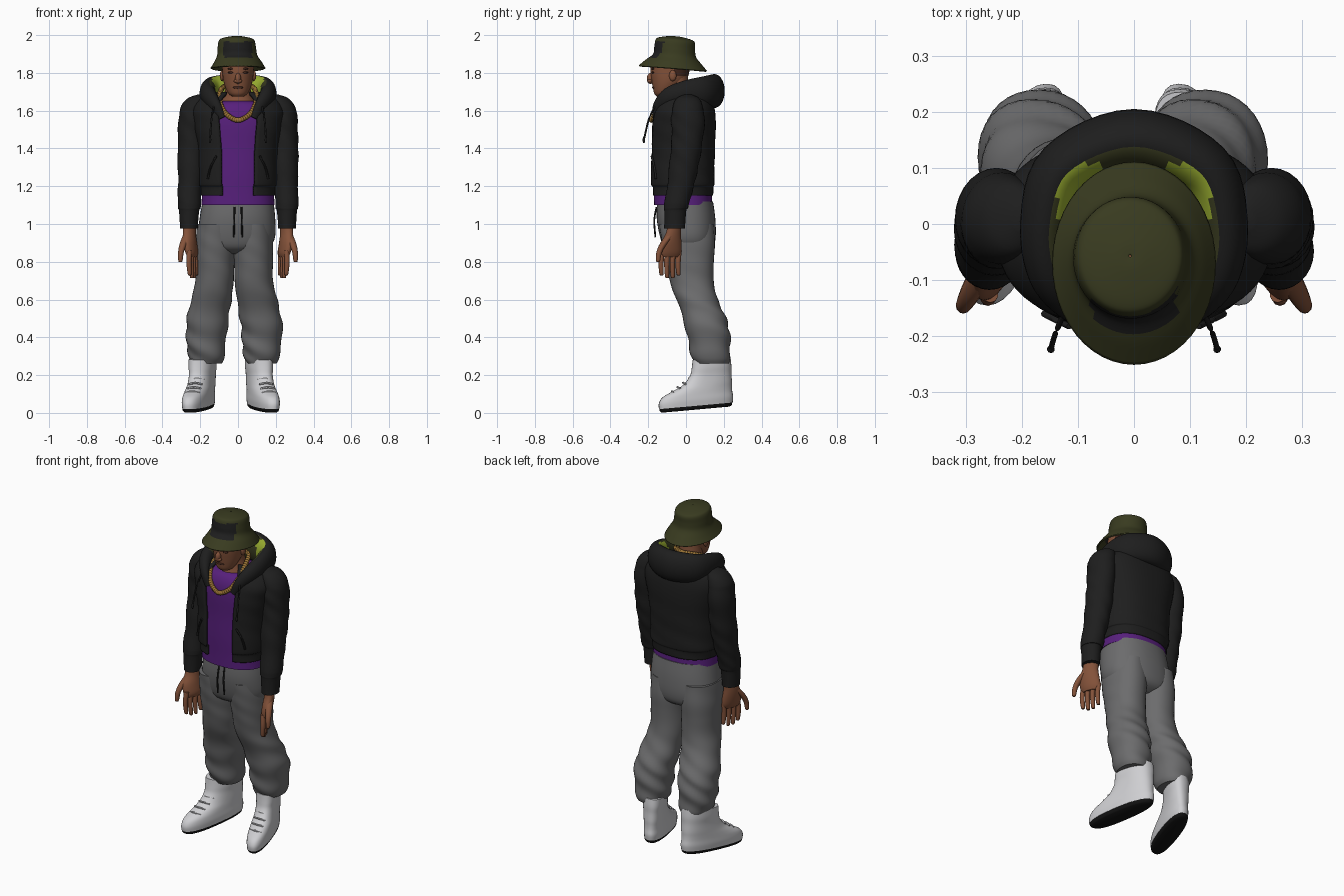
import bpy, bmesh, math
from mathutils import Vector, Matrix

cube = bpy.data.objects.get("Cube")
if cube:
    bpy.data.objects.remove(cube, do_unlink=True)


def material(name, r, g, b):
    m = bpy.data.materials.new(name)
    m.use_nodes = True
    m.diffuse_color = (r, g, b, 1)
    node = next(n for n in m.node_tree.nodes if n.type == 'BSDF_PRINCIPLED')
    node.inputs["Base Color"].default_value = (r, g, b, 1)
    node.inputs["Roughness"].default_value = 0.8
    return m


BLACK = material("jacket black", .013, .013, .013)
OLIVE = material("olive", .04, .043, .014)
LIME = material("lime", .32, .42, .03)
GOLD = material("gold", .32, .17, .035)
PURPLE = material("purple", .095, .014, .2)
SKIN = material("skin", .23, .085, .042)
GREY = material("sweatpants grey", .15, .15, .153)
WHITE = material("shoe white", .62, .62, .64)
SOLE = material("sole black", .006, .006, .006)
BROWN = material("dark brown", .06, .022, .014)


def smooth(pts, steps):
    """Catmull-Rom interpolation of equal length tuples."""
    out = []
    for i in range(len(pts) - 1):
        a, b, c, d = pts[max(i - 1, 0)], pts[i], pts[i + 1], pts[min(i + 2, len(pts) - 1)]
        for k in range(steps):
            t = k / steps
            out.append(tuple(.5 * (2 * q + (r - p) * t + (2 * p - 5 * q + 4 * r - s) * t * t
                                   + (3 * q - p - 3 * r + s) * t ** 3)
                             for p, q, r, s in zip(a, b, c, d)))
    return out + [tuple(pts[-1])]


def finish(name, bm, mats, rule=None, angle=45):
    bm.normal_update()
    if rule:
        for f in bm.faces:
            f.material_index = rule(f.calc_center_median(), f.normal)
    me = bpy.data.meshes.new(name)
    bm.to_mesh(me)
    bm.free()
    for m in mats:
        me.materials.append(m)
    ob = bpy.data.objects.new(name, me)
    bpy.context.collection.objects.link(ob)
    bpy.ops.object.select_all(action='DESELECT')
    ob.select_set(True)
    bpy.context.view_layer.objects.active = ob
    bpy.ops.object.shade_smooth_by_angle(angle=math.radians(angle))
    return ob


def loft(name, rings, mats, sides=32, steps=4, power=1, gap=0, fold=None, move=None,
         sweep=False, cap=True, rule=None, angle=45):
    """Skin through (x, y, z, half width, half depth); sweep turns rings along the path."""
    bm, rows = bmesh.new(), []
    path = smooth(rings, steps)
    for i, (x, y, z, a, b) in enumerate(path):
        u, v = Vector((1, 0, 0)), Vector((0, 1, 0))
        if sweep:
            t = Vector(path[min(i + 1, len(path) - 1)][:3]) - Vector(path[max(i - 1, 0)][:3])
            u = t.cross((0, 0, 1) if abs(t.z) < .9 * t.length else (0, 1, 0)).normalized()
            v = u.cross(t).normalized()
        row = []
        for k in range(sides + (1 if gap else 0)):
            ang = -math.pi / 2 + gap + k / sides * (math.tau - 2 * gap)
            c, s = math.cos(ang), math.sin(ang)
            f = 1 + (fold(z) * math.sin(48 * z + 2 * ang + 2 * math.sin(ang + 9 * z)) if fold else 0)
            p = Vector((x, y, z)) + u * a * f * math.copysign(abs(c) ** power, c) \
                + v * b * f * math.copysign(abs(s) ** power, s)
            row.append(bm.verts.new(move(p) if move else p))
        rows.append(row)
    for r, q in zip(rows, rows[1:]):
        for k in range(sides if gap else len(r)):
            j = (k + 1) % len(r)
            bm.faces.new((r[k], r[j], q[j], q[k]))
    if cap and not gap:
        bm.faces.new(rows[0][::-1])
        bm.faces.new(rows[-1])
        bmesh.ops.recalc_face_normals(bm, faces=bm.faces)
    return finish(name, bm, mats, rule, angle)


def tube(name, pts, r, mat, sides=8):
    return loft(name, [(*p, r, r) for p in pts], [mat], sides, 4, sweep=True)


def blobs(name, items, mat):
    """Ellipsoids given as (centre, radii)."""
    bm = bmesh.new()
    for c, r in items:
        bmesh.ops.create_icosphere(bm, subdivisions=2, radius=1,
                                   matrix=Matrix.Translation(c) @ Matrix.Diagonal((*r, 1)))
    return finish(name, bm, [mat])


def thicken(ob, t):
    m = ob.modifiers.new("thickness", 'SOLIDIFY')
    m.thickness, m.offset = t, -1


# Head, neck and face
loft("head", [(0, -.125, 1.675, .03, .03), (0, -.118, 1.69, .05, .05), (0, -.105, 1.72, .066, .07),
              (0, -.09, 1.76, .078, .092), (0, -.085, 1.81, .083, .103), (0, -.08, 1.88, .085, .1),
              (0, -.08, 1.93, .05, .06)], [SKIN, BROWN],
     rule=lambda p, n: int(p.z > 1.785 and p.y > -.06))
loft("neck", [(0, -.03, 1.61, .11, .11), (0, -.035, 1.66, .085, .08), (0, -.045, 1.72, .066, .062),
              (0, -.05, 1.8, .066, .06)], [SKIN])
blobs("nose", [((0, -.188, 1.77), (.016, .02, .03)), ((0, -.192, 1.757), (.024, .014, .012))], SKIN)
blobs("ears", [((s * .084, -.07, 1.785), (.012, .02, .03)) for s in (-1, 1)], SKIN)
blobs("eyes_and_brows", [((s * .036, -.175, z), (.02, .008, .006))
                         for s in (-1, 1) for z in (1.802, 1.822)], BROWN)
blobs("lips", [((0, -.17, 1.723), (.028, .01, .008))], BROWN)

# Bucket hat with a dark front panel
hat = loft("bucket_hat", [(0, -.07, 1.825, .146, .181), (0, -.066, 1.858, .126, .148),
                          (-.004, -.06, 1.892, .107, .114), (-.006, -.06, 1.93, .102, .108),
                          (-.007, -.057, 1.968, .096, .104), (-.007, -.057, 1.983, .08, .085),
                          (-.007, -.057, 1.994, .03, .03), (-.007, -.057, 1.995, .002, .002)],
           [OLIVE, BLACK], 48, 5, cap=False, move=lambda p: p - Vector((0, 0, .08 * (p.y + .07))),
           rule=lambda p, n: int(abs(p.x) < .075 and p.y < -.1 and 1.88 < p.z < 1.965))
thicken(hat, .008)

# Shirt
loft("shirt", [(0, -.015, 1.1, .194, .155), (0, -.017, 1.17, .19, .153), (0, -.018, 1.27, .188, .154),
               (0, -.015, 1.4, .195, .155), (0, -.014, 1.52, .215, .158), (0, -.012, 1.59, .21, .152),
               (0, -.014, 1.635, .16, .128), (0, -.015, 1.652, .1, .1)], [PURPLE], 48, power=.85)

# Open jacket with hem band, sleeves and pockets
jacket = loft("jacket_body", [(0, -.02, 1.15, .198, .163), (0, -.02, 1.195, .2, .165),
                              (0, -.022, 1.21, .209, .173), (0, -.022, 1.29, .209, .172),
                              (0, -.018, 1.4, .214, .172), (0, -.015, 1.52, .235, .172),
                              (0, -.01, 1.6, .245, .164), (0, 0, 1.66, .21, .14),
                              (0, .015, 1.70, .14, .105)],
              [BLACK], 56, 5, .82, gap=.36, fold=lambda z: .006)
thicken(jacket, .015)
for s, side in ((-1, "right"), (1, "left")):
    loft(side + "_sleeve", [(s * x, y, z, a, b) for x, y, z, a, b in (
        (.26, -.06, .975, .047, .055), (.259, -.057, 1.07, .053, .058), (.258, -.053, 1.085, .06, .064),
        (.257, -.04, 1.15, .062, .068), (.25, -.02, 1.25, .067, .074), (.247, -.004, 1.36, .073, .08),
        (.246, .008, 1.46, .072, .083), (.244, .01, 1.55, .071, .088), (.233, .01, 1.62, .07, .08),
        (.215, .01, 1.665, .052, .06), (.2, .01, 1.685, .015, .02))], [BLACK],
         28, 6, fold=lambda z: .03 if 1.1 < z < 1.6 else .008)
    tube(side + "_pocket_edge", [(s * .115, -.182, 1.36), (s * .145, -.168, 1.3), (s * .16, -.16, 1.24)],
         .006, BLACK)
    tube(side + "_hood_cord", [(s * .125, -.16, 1.63), (s * .14, -.195, 1.56), (s * .148, -.222, 1.45)],
         .005, BLACK)
    blobs(side + "_cord_tip", [((s * .148, -.223, 1.445), (.007, .007, .018))], BLACK)

# Lowered hood with patterned lining
half = [(.085, -.165, 1.56, .012, .018), (.115, -.148, 1.62, .024, .032), (.15, -.09, 1.672, .038, .05),
        (.16, .0, 1.695, .043, .065), (.125, .1, 1.7, .05, .083)]


def lining(p, n):
    inward = Vector((-p.x, -.04 - p.y, 0)).normalized().dot(n)
    if inward < .3 or n.z < -.4 or p.y < -.07:
        return 0
    return 2 if .06 < abs(p.x) < .135 and .0 < p.y < .11 and p.z > 1.69 else 1


loft("hood", half + [(0, .15, 1.704, .055, .09)] + [(-r[0], *r[1:]) for r in half[::-1]],
     [BLACK, OLIVE, LIME], 28, 6, sweep=True, rule=lining)

# Gold chain
half = [(.07, .0, 1.73), (.095, -.07, 1.695), (.094, -.13, 1.64), (.06, -.168, 1.58)]
chain = smooth([(0, .03, 1.735)] + half + [(0, -.184, 1.55)]
               + [(-p[0], *p[1:]) for p in half[::-1]] + [(0, .03, 1.735)], 6)
blobs("chain", [(p, (.014, .011, .014)) for p in chain], GOLD)

# Hands
for s, side in ((-1, "right"), (1, "left")):
    loft(side + "_palm", [(s * .26, -.06, 1.0, .033, .036), (s * .26, -.067, .95, .032, .04),
                          (s * .253, -.078, .9, .032, .054), (s * .243, -.08, .85, .028, .056),
                          (s * .24, -.083, .825, .018, .045)], [SKIN], 20,
         move=lambda p: p + Vector((s * .35 * -(p.y + .075), 0, 0)))
    for i in range(4):
        t = i / 3
        x, y, drop = .222 + .034 * t, -.036 - .09 * t, .1 + .03 * math.sin(math.pi * (.15 + .7 * t))
        loft(f"{side}_finger_{i + 1}", [(s * x, y, .86, .014, .014), (s * (x + .004), y - .006, .8, .014, .014),
                                        (s * x, y - .004, .85 - drop, .011, .011),
                                        (s * x, y - .002, .842 - drop, .004, .004)], [SKIN], 10)
    loft(side + "_thumb", [(s * .27, -.085, .94, .022, .022), (s * .29, -.12, .895, .019, .019),
                           (s * .302, -.142, .85, .015, .015), (s * .305, -.148, .805, .011, .011),
                           (s * .305, -.148, .798, .004, .004)], [SKIN], 12)

# Sweatpants
MID = -.02
loft("pants_seat", [(-.015, .02, .84, .08, .07), (-.012, .015, .87, .17, .125), (-.008, .01, .93, .204, .147),
                    (-.003, .0, 1.03, .2, .155), (0, -.005, 1.12, .188, .148)], [GREY], 40, power=.88)
for s, side in ((-1, "right"), (1, "left")):
    loft(side + "_trouser_leg", [(MID + s * x, y, z, a, b) for x, y, z, a, b in (
        (.145, .135, .262, .076, .088), (.145, .133, .29, .09, .1), (.147, .127, .34, .102, .108),
        (.147, .117, .42, .107, .115), (.14, .1, .5, .11, .113), (.121, .058, .6, .107, .11),
        (.104, .03, .7, .101, .116), (.102, .02, .8, .103, .128), (.1, .012, .9, .105, .14),
        (.1, .003, 1.0, .095, .145))], [GREY], 36, 7, .92,
         fold=lambda z: .008 + .04 * max(0, min(1, (.68 - z) / .2)))
    tube(side + "_waist_cord", [(s * .018, -.156, 1.09), (s * .02, -.168, 1.02), (s * .022, -.162, .93)],
         .0045, BLACK)

# High-top shoes, turned out and pitched slightly forward
for s, side in ((-1, "right"), (1, "left")):
    def turn(p):
        return p + Vector((-.038 + s * (.145 - .27 * (p.y - .15)), 0, .09 * (p.y + .14)))
    loft(side + "_sole", [(0, .052, .0, .05, .18), (0, .052, .008, .058, .19), (0, .052, .022, .06, .194)],
         [SOLE], 36, 2, .8, move=turn)
    loft(side + "_shoe", [(0, .052, .02, .062, .195), (0, .053, .05, .065, .197), (0, .06, .08, .064, .185),
                          (0, .083, .105, .063, .16), (0, .113, .135, .062, .13), (0, .13, .18, .062, .11),
                          (0, .135, .22, .066, .105), (0, .135, .265, .066, .1)],
         [WHITE], 36, 4, .84, move=turn)
    for i in range(4):
        y, z = -.075 + .03 * i, .108 + .02 * i
        tube(f"{side}_lace_{i + 1}", [turn(Vector((x, y + abs(x) * .4, z - abs(x) * .25)))
                                      for x in (-.035, 0, .035)], .006, WHITE, 6)
